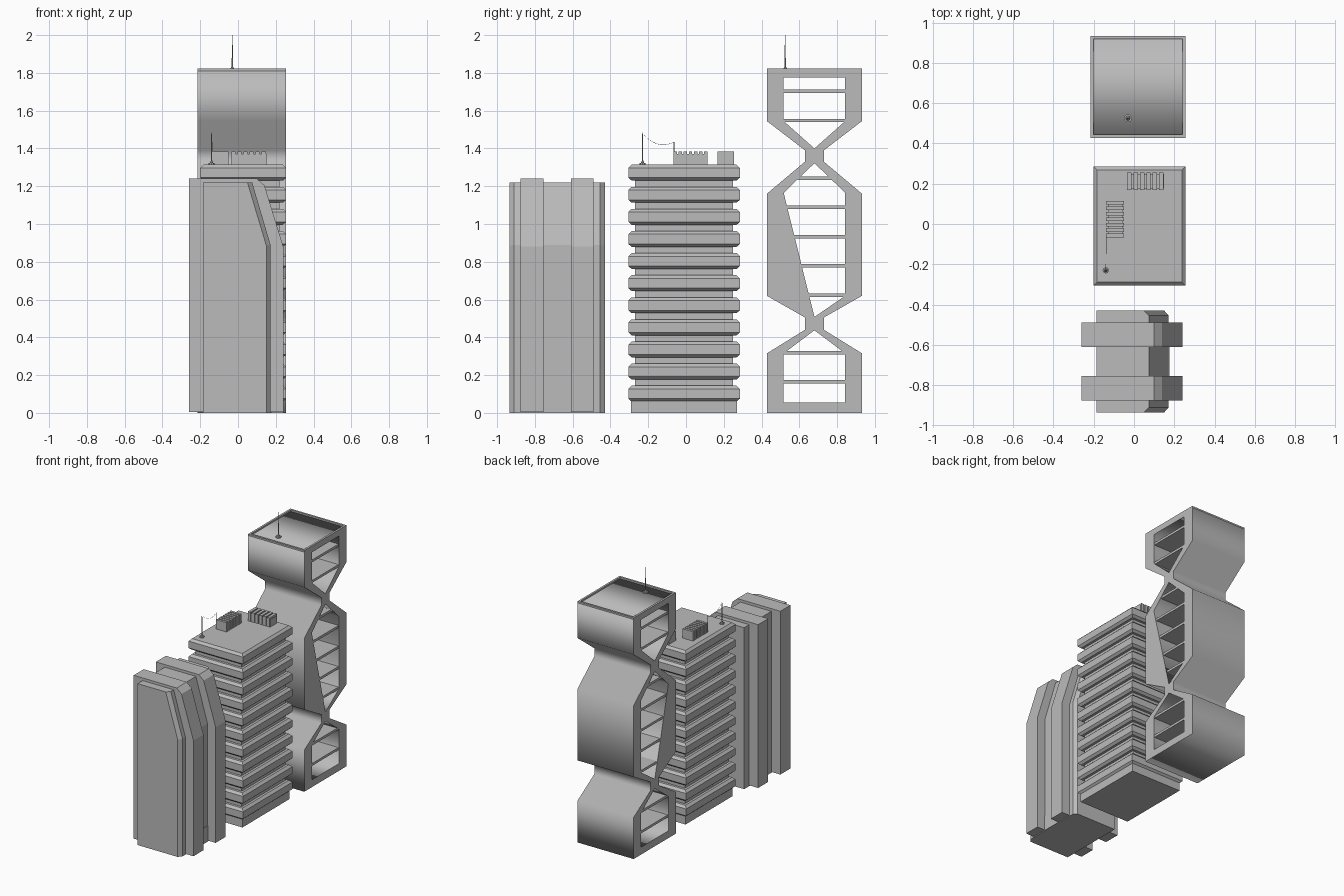
import bpy, bmesh, math
from mathutils import Matrix, Vector

cube = bpy.data.objects.get("Cube")
if cube:
    bpy.data.objects.remove(cube)

concrete = bpy.data.materials.new("concrete_grey")
concrete.use_nodes = True
GREY = (0.5, 0.5, 0.5, 1)
concrete.diffuse_color = GREY
concrete.node_tree.nodes["Principled BSDF"].inputs["Base Color"].default_value = GREY


def finish(name, bm):
    bmesh.ops.recalc_face_normals(bm, faces=bm.faces)
    mesh = bpy.data.meshes.new(name)
    bm.to_mesh(mesh)
    bm.free()
    mesh.materials.append(concrete)
    obj = bpy.data.objects.new(name, mesh)
    bpy.context.collection.objects.link(obj)
    return obj


def loft(name, rings):
    """Closed solid through matching rings of points."""
    bm = bmesh.new()
    loops = [[bm.verts.new(p) for p in ring] for ring in rings]
    n = len(loops[0])
    for a, b in zip(loops, loops[1:]):
        for i in range(n):
            j = (i + 1) % n
            bm.faces.new((a[i], a[j], b[j], b[i]))
    bm.faces.new(loops[0])
    bm.faces.new(loops[-1])
    return finish(name, bm)


def rect(x, y, z, inset=0):
    x0, x1, y0, y1 = x[0] + inset, x[1] - inset, y[0] + inset, y[1] - inset
    return [(x0, y0, z), (x1, y0, z), (x1, y1, z), (x0, y1, z)]


def box(name, x, y, z):
    return loft(name, [rect(x, y, z[0]), rect(x, y, z[1])])


def rod(name, x, y, z0, z1, r0, r1, sides=8):
    def ring(z, r):
        return [(x + r * math.cos(math.tau * i / sides),
                 y + r * math.sin(math.tau * i / sides), z) for i in range(sides)]
    return loft(name, [ring(z0, r0), ring(z1, r1)])


def antenna(name, x, y, z0, z1, base):
    rod(name + "_foot", x, y, z0, z0 + 0.008, base, base)
    rod(name + "_cone", x, y, z0 + 0.008, z0 + 0.02, base * 0.6, base * 0.3)
    rod(name + "_mast", x, y, z0, z1, 0.004, 0.0015)


# Front tower: core with chamfered sloping edge, and two wrapping fins
def at_y(profile, y):
    return [(x, y, z) for x, z in profile]


core = [(-0.185, 0), (-0.185, 1.22), (0.075, 1.22), (0.172, 0.89), (0.172, 0)]
core_end = [(-0.185, 0), (-0.185, 1.22), (0.05, 1.22), (0.15, 0.885), (0.15, 0)]
loft("front_tower_core", [at_y(core_end, -0.935), at_y(core, -0.91),
                          at_y(core, -0.455), at_y(core_end, -0.43)])
fin = [(-0.26, 0.006), (-0.26, 1.24), (0.1, 1.24), (0.14, 1.205), (0.24, 0.88), (0.24, 0.006)]
for i, y in enumerate((-0.875, -0.61)):
    loft(f"front_tower_fin_{i + 1}", [at_y(fin, y), at_y(fin, y + 0.12)])
box("front_tower_door", (0.17, 0.177), (-0.755, -0.61), (0, 0.12))

# Middle tower: narrow core with a stack of bevelled floor bands
X, Y = (-0.2, 0.255), (-0.305, 0.285)
box("middle_tower_base", (-0.185, 0.24), (-0.29, 0.27), (0, 0.07))
box("middle_tower_core", (-0.165, 0.22), (-0.27, 0.25), (0.05, 1.3))
STEP = 0.117
for i in range(11):
    z = 0.06 + STEP * i
    loft(f"floor_band_{i + 1}", [rect(X, Y, z, 0.017), rect(X, Y, z + 0.015),
                                 rect(X, Y, z + 0.067), rect(X, Y, z + 0.084, 0.017)])
ROOF = 1.314

# Rooftop cooling units: slatted blocks
box("cooler_back_core", (-0.03, 0.15), (0.175, 0.248), (ROOF, 1.37))
for i in range(6):
    x = -0.035 + i * 0.032
    box(f"cooler_back_slat_{i + 1}", (x, x + 0.022), (0.168, 0.255), (ROOF, 1.384))
box("cooler_side_core", (-0.13, -0.057), (-0.06, 0.11), (ROOF, 1.37))
for i in range(7):
    y = -0.066 + i * 0.027
    box(f"cooler_side_slat_{i + 1}", (-0.138, -0.05), (y, y + 0.018), (ROOF, 1.384))

# Rooftop mast, short post and sagging cable
antenna("roof_mast", -0.14, -0.23, ROOF, 1.485, 0.016)
rod("cable_post", -0.137, -0.064, ROOF, 1.435, 0.002, 0.002)
points = []
for i in range(13):
    t = i / 12
    points.append(Vector((-0.14 + 0.003 * t, -0.23 + 0.166 * t,
                          1.48 - 0.045 * t - 0.14 * t * (1 - t))))


def cable_ring(p, r=0.0008):
    return [(p.x + r, p.y, p.z), (p.x, p.y, p.z + r),
            (p.x - r, p.y, p.z), (p.x, p.y, p.z - r)]


loft("roof_cable", [cable_ring(p) for p in points])

# Back tower: pinched frame profile with three openings, extruded along x
CY, HW, IW, PINCH = 0.68, 0.252, 0.163, 0.05
right_side = [(HW, 0), (HW, 0.315), (PINCH, 0.44), (PINCH, 0.505), (HW, 0.62), (HW, 1.16),
              (PINCH, 1.33), (PINCH, 1.39), (HW, 1.545), (HW, 1.81)]
outline = right_side + [(-y, z) for y, z in reversed(right_side)]
openings = [
    [(-IW, 0.055), (IW, 0.055), (IW, 0.315), (0, 0.437), (-IW, 0.315)],
    [(0, 0.508), (IW, 0.62), (IW, 1.165), (0, 1.322), (-IW, 1.165)],
    [(0, 1.4), (IW, 1.545), (IW, 1.775), (-IW, 1.775), (-IW, 1.545)],
]
curve = bpy.data.curves.new("back_tower_profile", 'CURVE')
curve.dimensions = '2D'
curve.fill_mode = 'BOTH'
curve.extrude = 0.235
for loop in [outline] + openings:
    spline = curve.splines.new('POLY')
    spline.points.add(len(loop) - 1)
    for point, (y, z) in zip(spline.points, loop):
        point.co = (CY + y, z, 0, 1)
    spline.use_cyclic_u = True
helper = bpy.data.objects.new("profile_helper", curve)
bpy.context.collection.objects.link(helper)
bpy.context.view_layer.update()
bm = bmesh.new()
bm.from_mesh(helper.to_mesh())
bpy.data.objects.remove(helper)
bmesh.ops.remove_doubles(bm, verts=bm.verts, dist=0.0005)
# Stand the flat profile up: its plane becomes y-z, its depth becomes x
bm.transform(Matrix(((0, 0, 1, 0.02), (1, 0, 0, 0), (0, 1, 0, 0), (0, 0, 0, 1))))
finish("back_tower_frame", bm)

# Floor slabs inside the openings
for i, z in enumerate((0.165, 0.318, 0.622, 0.778, 0.933, 1.088, 1.242, 1.548, 1.703)):
    half = 0.09 if i == 6 else IW
    box(f"back_tower_slab_{i + 1}", (-0.21, 0.25), (CY - half, CY + half), (z - 0.009, z + 0.009))

# Raised roof rim and antenna
X0, X1, Y0, Y1, W = -0.215, 0.255, CY - HW, CY + HW, 0.015
for name, x, y in (("front", (X0, X1), (Y0, Y0 + W)), ("back", (X0, X1), (Y1 - W, Y1)),
                   ("right", (X0, X0 + W), (Y0 + W, Y1 - W)),
                   ("left", (X1 - W, X1), (Y0 + W, Y1 - W))):
    box(f"roof_rim_{name}", x, y, (1.81, 1.822))
antenna("tower_antenna", -0.03, 0.525, 1.81, 2.0, 0.02)
